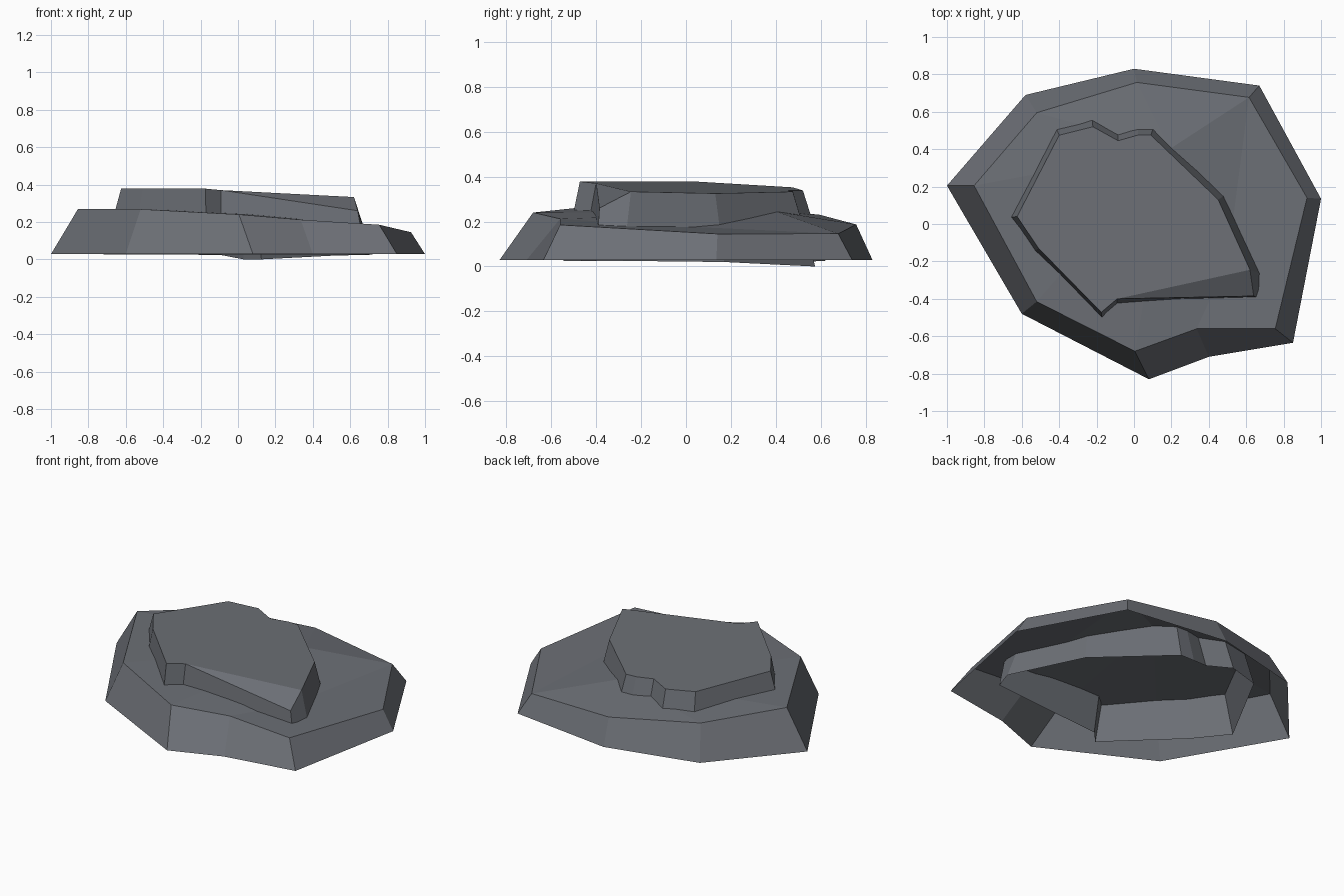
import bpy

stone = bpy.data.materials.new("slate_grey")
stone.diffuse_color = (0.15, 0.16, 0.18, 1)


def rock_slab(name, top, bottom, caps, inner=()):
    """Open-bottomed slab: sloping walls between two rings plus top facets (all clockwise)."""
    n = len(top)
    verts = list(bottom) + list(top) + list(inner)
    faces = [(i, n + i, n + (i + 1) % n, (i + 1) % n) for i in range(n)]
    faces += [tuple(n + i for i in reversed(c)) for c in caps]
    mesh = bpy.data.meshes.new(name)
    mesh.from_pydata(verts, [], faces)
    mesh.materials.append(stone)
    obj = bpy.data.objects.new(name, mesh)
    bpy.context.collection.objects.link(obj)
    return obj


# Lower slab: wide base with a gently faceted top
base = [(-1, .205), (-.58, .69), (0, .83), (.67, .74), (1, .135),
        (.85, -.635), (.40, -.71), (.08, -.83), (-.6, -.48)]
ledge = [(-.855, .205, .27), (-.52, .595, .23), (.015, .757, .187),
         (.615, .677, .146), (.925, .14, .145), (.755, -.56, .185),
         (.335, -.56, .212), (.005, -.68, .24), (-.52, -.415, .268)]
hidden = [(.50, -.20, .187), (.19, .40, .245)]  # ridge points under the upper slab
rock_slab("lower_slab", ledge, [(x, y, .028) for x, y in base],
          [(3, 4, 5, 6, 9), (2, 3, 10), (3, 9, 10), (1, 2, 10),
           (0, 1, 10), (0, 10, 8), (8, 10, 7), (7, 10, 9, 6)], hidden)

# Upper slab: irregular cap whose walls flare down through the lower slab
cap = [(-.40, .475, .352), (-.22, .52, .338), (-.085, .445, .338), (.02, .475, .335),
       (.09, .475, .333), (.45, .13, .325), (.62, -.245, .333), (.64, -.385, .26),
       (-.09, -.40, .37), (-.175, -.472, .378), (-.51, -.13, .379), (-.625, .04, .378)]
foot = [(-.435, .56, .025), (-.23, .62, .025), (-.085, .545, .022), (.03, .575, 0),
        (.125, .575, 0), (.51, .17, .02), (.72, -.28, .025), (.68, -.40, .025),
        (-.09, -.465, .025), (-.165, -.545, .025), (-.565, -.165, .027), (-.72, .03, .027)]
rock_slab("upper_slab", cap, foot,
          [(0, 1, 2, 3, 4, 5, 6, 8, 9, 10, 11), (6, 7, 8)])
